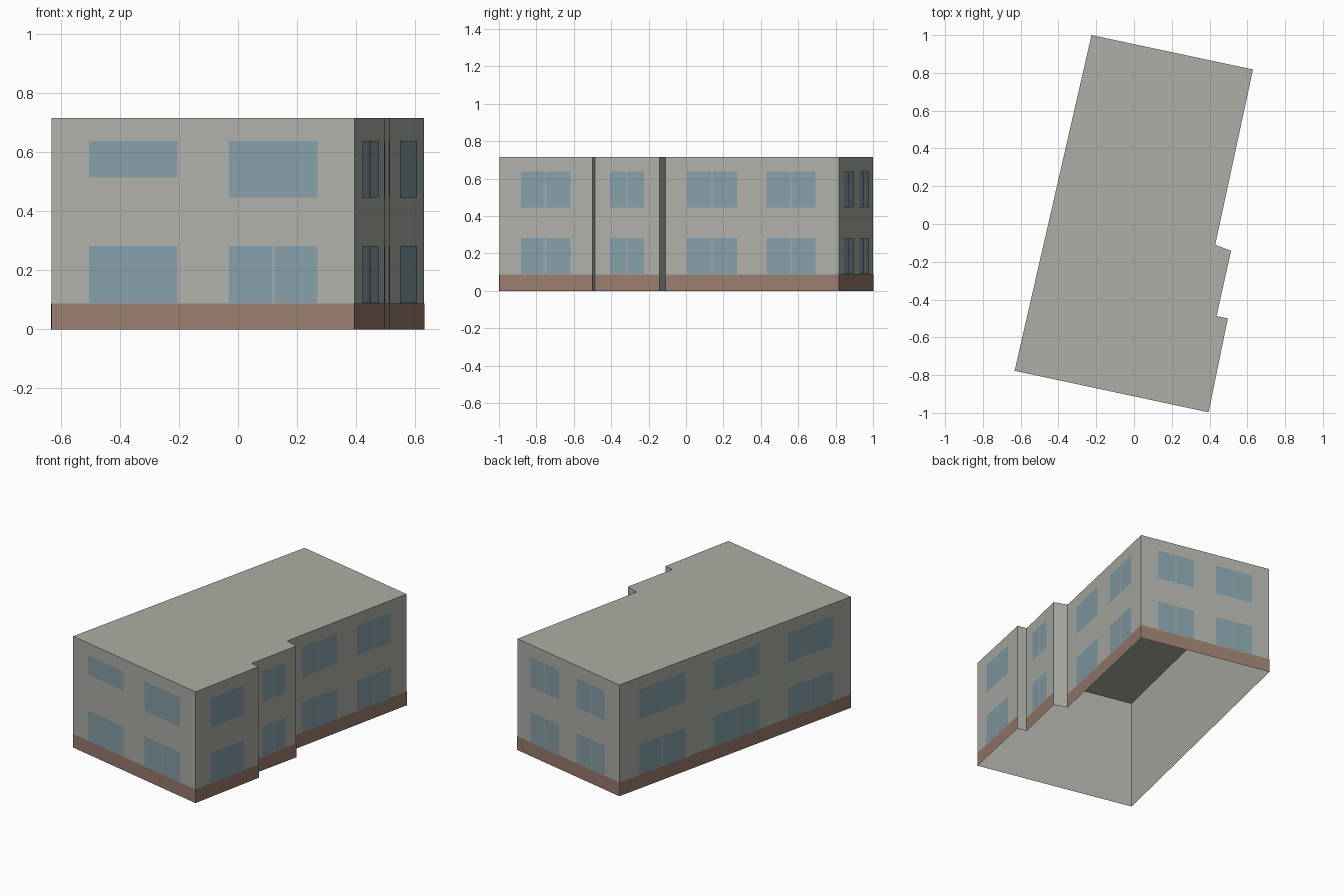
import bpy
from mathutils import Vector

cube = bpy.data.objects.get("Cube")
if cube:
    bpy.data.objects.remove(cube)

HEIGHT = 0.716
BAND = 0.088
UPPER = (0.447, 0.638)
LOWER = (0.09, 0.283)
GAP = 0.005


def material(name, rgb):
    m = bpy.data.materials.new(name)
    m.use_nodes = True
    color = tuple((c / 255) ** 2.2 for c in rgb) + (1,)
    m.diffuse_color = color
    m.node_tree.nodes["Principled BSDF"].inputs["Base Color"].default_value = color
    return m


WALL = material("grey_plaster", (172, 175, 166))
ROOF = material("grey_roof", (172, 173, 164))
BRICK = material("brown_base", (152, 124, 110))
GLASS = material("blue_glass", (132, 158, 167))


def build(name, verts, faces, mat):
    mesh = bpy.data.meshes.new(name)
    mesh.from_pydata(verts, [], faces)
    mesh.materials.append(mat)
    obj = bpy.data.objects.new(name, mesh)
    bpy.context.collection.objects.link(obj)
    return obj


# Footprint, counter-clockwise from the front corner on the -x side
outline = [Vector(p) for p in (
    (-0.632, -0.777), (0.395, -0.997), (0.497, -0.5), (0.437, -0.487),
    (0.514, -0.142), (0.43, -0.11), (0.63, 0.818), (-0.225, 1.0))]
n = len(outline)

# Wall shell, open underneath, and flat roof
ring = [(p.x, p.y, z) for z in (0, HEIGHT) for p in outline]
build("walls", ring, [(i, (i + 1) % n, n + (i + 1) % n, n + i) for i in range(n)], WALL)
build("roof", ring[n:], [tuple(range(n))], ROOF)


def plate(name, wall, t0, t1, z0, z1, mat, offset):
    """Thin panel laid on one wall; t runs along the wall from 0 to 1."""
    a, b = outline[wall], outline[(wall + 1) % n]
    d = b - a
    out = Vector((d.y, -d.x)).normalized() * offset
    p, q = a + d * t0 + out, a + d * t1 + out
    build(name, [(p.x, p.y, z0), (q.x, q.y, z0), (q.x, q.y, z1), (p.x, p.y, z1)],
          [(0, 1, 2, 3)], mat)


def window(name, wall, t0, t1, z, split):
    """One pane, or two panes with a narrow mullion gap."""
    if not split:
        plate(name, wall, t0, t1, *z, GLASS, 0.003)
        return
    length = (outline[(wall + 1) % n] - outline[wall]).length
    mid, half = (t0 + t1) / 2, GAP / 2 / length
    plate(name + "_pane_a", wall, t0, mid - half, *z, GLASS, 0.003)
    plate(name + "_pane_b", wall, mid + half, t1, *z, GLASS, 0.003)


# Brown base on the main walls, not on the short returns
for wall in (0, 1, 3, 5, 6, 7):
    plate("base_band", wall, 0, 1, 0, BAND, BRICK, 0.002)

# Front windows
window("front_upper_window", 0, 0.124, 0.416, (0.515, 0.638), False)
window("front_upper_window", 0, 0.587, 0.878, UPPER, False)
window("front_lower_window", 0, 0.124, 0.416, LOWER, False)
window("front_lower_window", 0, 0.587, 0.878, LOWER, True)

# Side and back windows: wall index -> spans along that wall
spans = {
    1: [(0.23, 0.765)],
    3: [(0.235, 0.76)],
    5: [(0.125, 0.412), (0.582, 0.865)],
    6: [(0.13, 0.41), (0.585, 0.865)],
}
for wall, row in spans.items():
    for t0, t1 in row:
        window("upper_window", wall, t0, t1, UPPER, True)
        window("lower_window", wall, t0, t1, LOWER, True)

# Long plain side: single panes above, split panes below
for t0 in (0.086, 0.405, 0.724):
    window("left_upper_window", 7, t0, t0 + 0.198, UPPER, False)
    window("left_lower_window", 7, t0, t0 + 0.198, LOWER, True)
